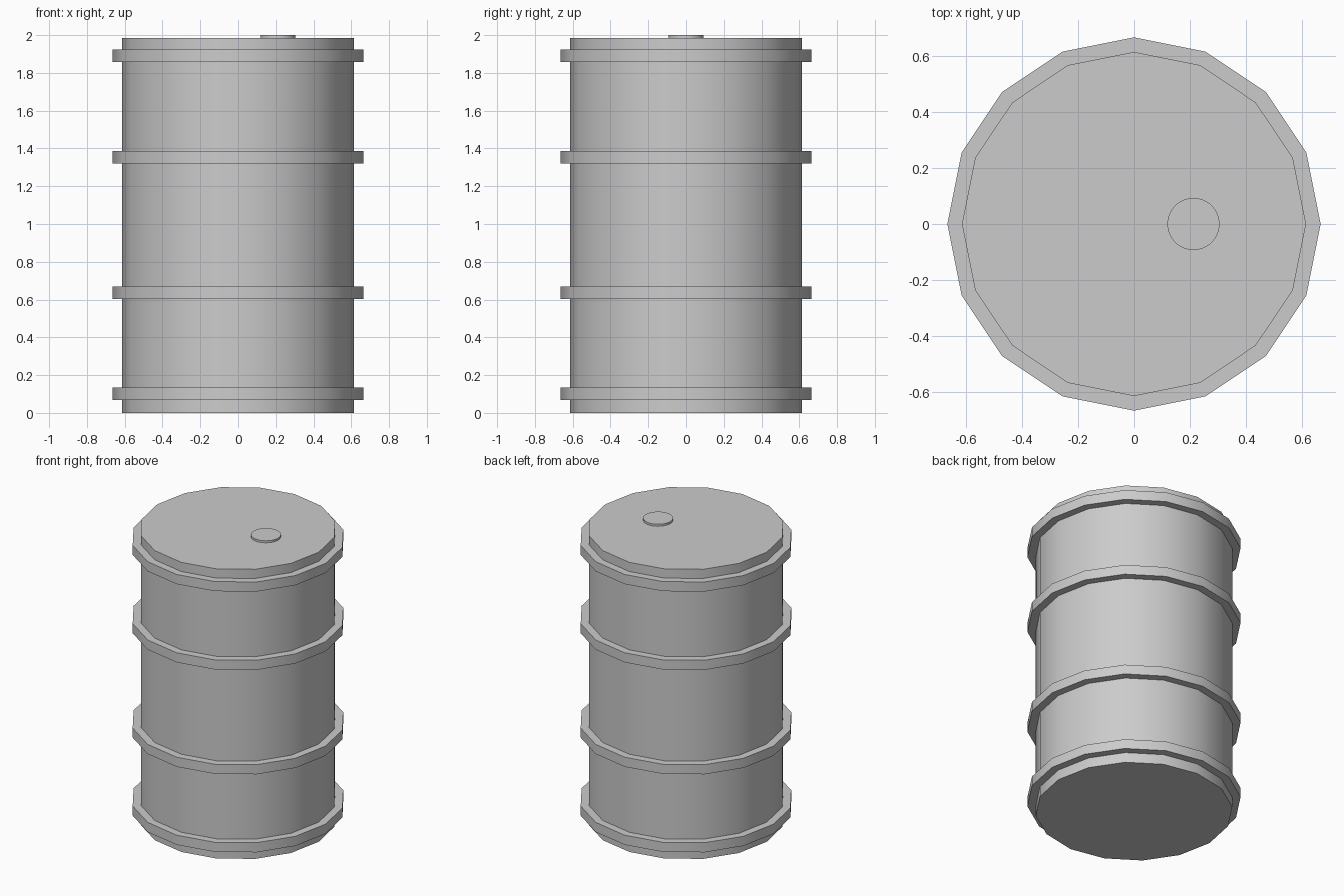
import bpy
import math

if "Cube" in bpy.data.objects:
    bpy.data.objects.remove(bpy.data.objects["Cube"])


def cylinder(name, radius, z0, z1, sides=16, x=0.0):
    bpy.ops.mesh.primitive_cylinder_add(
        vertices=sides, radius=radius, depth=z1 - z0,
        location=(x, 0, (z0 + z1) / 2))
    obj = bpy.context.object
    obj.name = name
    bpy.ops.object.shade_smooth_by_angle(angle=math.radians(30))
    return obj


# Barrel body
cylinder("barrel_body", 0.613, 0.0, 1.986)

# Four raised hoops around the body
for i, z in enumerate((0.102, 0.637, 1.353, 1.89)):
    cylinder(f"hoop_{i + 1}", 0.665, z - 0.033, z + 0.033)

# Off-centre filler cap on the lid
cylinder("filler_cap", 0.093, 1.97, 2.0, sides=32, x=0.212)
